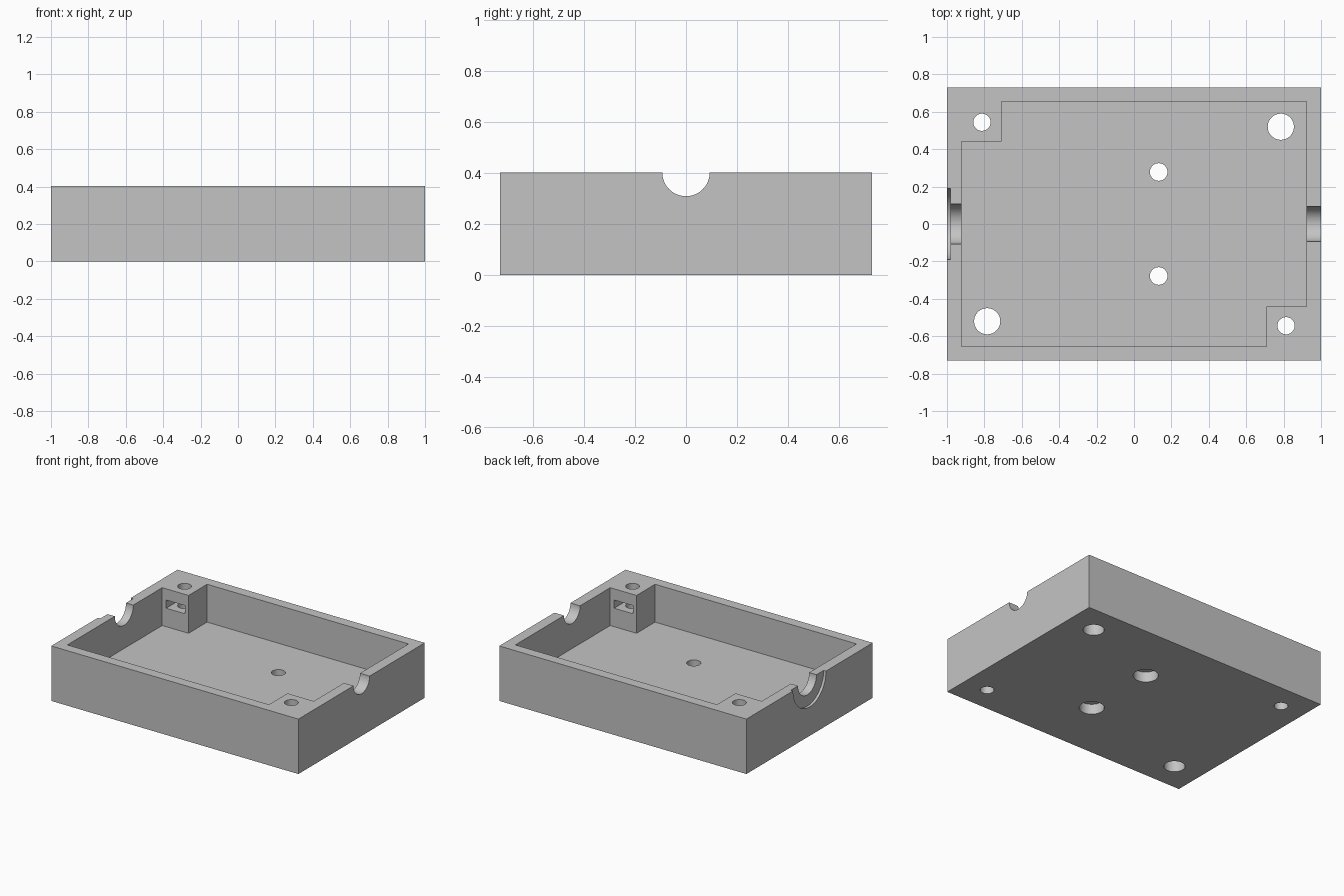
import bpy, bmesh, math
from mathutils import Matrix

if "Cube" in bpy.data.objects:
    bpy.data.objects.remove(bpy.data.objects["Cube"], do_unlink=True)

HX, HY, H = 1.0, 0.73, 0.402      # outer half sizes and height
IX, IY, FLOOR = 0.922, 0.655, 0.125  # cavity half sizes and floor level
BX, BY = 0.709, 0.441             # inner corner of the screw blocks
SX, SY = 0.813, 0.544             # screw hole centre

grey = bpy.data.materials.new("plain grey")
grey.use_nodes = True
grey.diffuse_color = (0.55, 0.55, 0.55, 1)
grey.node_tree.nodes["Principled BSDF"].inputs["Base Color"].default_value = (0.55, 0.55, 0.55, 1)


def prism(name, pts, lo, hi, matrix=None):
    """Extrude a counter-clockwise outline from lo to hi along z."""
    bm = bmesh.new()
    face = bm.faces.new([bm.verts.new((x, y, lo)) for x, y in pts])
    top = bmesh.ops.extrude_face_region(bm, geom=[face])["geom"]
    bmesh.ops.translate(bm, vec=(0, 0, hi - lo),
                        verts=[v for v in top if isinstance(v, bmesh.types.BMVert)])
    bmesh.ops.recalc_face_normals(bm, faces=bm.faces)
    if matrix:
        bm.transform(matrix)
    mesh = bpy.data.meshes.new(name)
    bm.to_mesh(mesh)
    bm.free()
    mesh.materials.append(grey)
    ob = bpy.data.objects.new(name, mesh)
    bpy.context.collection.objects.link(ob)
    return ob


def circle(x, y, r, n=64):
    return [(x + r * math.cos(math.tau * i / n), y + r * math.sin(math.tau * i / n))
            for i in range(n)]


# Outer body
tray = prism("tray", [(-HX, -HY), (HX, -HY), (HX, HY), (-HX, HY)], 0, H)
cutters = []


def cut(*args):
    cutters.append(prism("cutter", *args))


# Cavity leaving two solid screw blocks in opposite corners
cut([(-IX, -IY), (BX, -IY), (BX, -BY), (IX, -BY),
     (IX, IY), (-BX, IY), (-BX, BY), (-IX, BY)], FLOOR, H + 0.1)

# Cable notches along x, with a shallow outer collar recess on the right wall
along_x = Matrix.Translation((0, 0, H)) @ Matrix.Rotation(math.pi / 2, 4, 'Y')
cut(circle(0, 0, 0.093), 0.85, 1.1, along_x)
cut(circle(0, 0, 0.107), -1.1, -0.85, along_x)
cut(circle(0, 0, 0.19), -1.1, -0.981, along_x)

# Screw holes, nut slots and access holes, repeated by a half turn
nut = 0.077
tip = nut / math.cos(math.pi / 6)
slot = [(-SX - nut, BY - 0.05), (-SX + nut, BY - 0.05), (-SX + nut, SY + tip / 2),
        (-SX, SY + tip), (-SX - nut, SY + tip / 2)]
for turn in (0, math.pi):
    spin = Matrix.Rotation(turn, 4, 'Z')
    cut(circle(-SX, SY, 0.046), -0.1, H + 0.1, spin)
    cut(slot, 0.26, 0.32, spin)
    cut(circle(0.785, 0.52, 0.07), -0.1, 0.2, spin)

# Counterbored mounting holes in the floor
for y in (-0.278, 0.278):
    cut(circle(0.132, y, 0.047), -0.1, 0.2)
    cut(circle(0.132, y, 0.083), -0.1, 0.075)

# Carve everything, then bake the result
for c in cutters:
    mod = tray.modifiers.new("carve", 'BOOLEAN')
    mod.operation, mod.solver, mod.object = 'DIFFERENCE', 'EXACT', c
    c.hide_render = True
bpy.context.view_layer.update()
carved = bpy.data.meshes.new_from_object(tray.evaluated_get(bpy.context.evaluated_depsgraph_get()))
tray.modifiers.clear()
tray.data = carved
carved.name = "tray"
for c in cutters:
    bpy.data.objects.remove(c, do_unlink=True)

# Smooth the round walls and keep the edges sharp
bpy.ops.object.select_all(action='DESELECT')
tray.select_set(True)
bpy.context.view_layer.objects.active = tray
bpy.ops.object.shade_smooth_by_angle(angle=math.radians(30))
